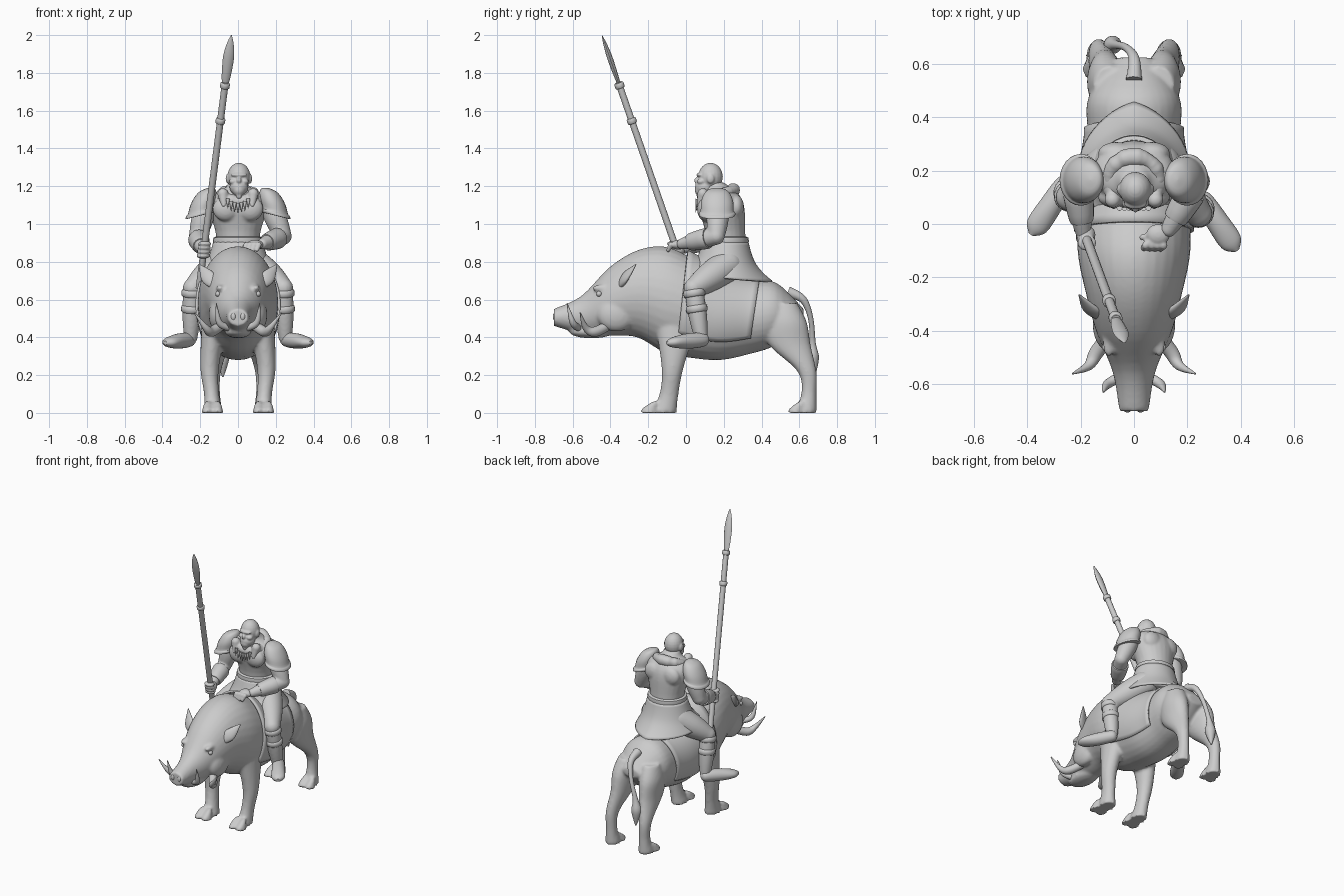
import bpy, bmesh, math, random
from mathutils import Vector, Matrix

random.seed(4)
if "Cube" in bpy.data.objects:
    bpy.data.objects.remove(bpy.data.objects["Cube"])

GREY = (.6, .6, .6, 1)
stone = bpy.data.materials.new("stone grey")
stone.use_nodes = True
stone.diffuse_color = GREY
stone.node_tree.nodes["Principled BSDF"].inputs["Base Color"].default_value = GREY


def at(x, y, z):
    return Vector((x, y, z))


def row(point, width, depth=None):
    """One elliptical section: a centre and two radii."""
    return Vector((*point, width, depth or width))


def smooth_rows(rows, steps=5):
    """Spline through a list of sections."""
    result = []
    padded = [rows[0], *rows, rows[-1]]
    for before, start, end, after in zip(padded, padded[1:], padded[2:], padded[3:]):
        into, out = (end - before) / 2, (after - start) / 2
        for step in range(steps):
            t = step / steps
            blend = t * t * (3 - 2 * t)
            result.append(start.lerp(end, blend) + into * t * (1 - t) ** 2 - out * t * t * (1 - t))
    return result + [rows[-1]]


def loft(bm, rows, across=(1, 0, 0), plane=None, sides=24, cap=True, steps=5):
    """Skin sections along a path; plane gives a fixed section normal."""
    rows = smooth_rows(rows, steps)
    centres = [Vector(section[:3]) for section in rows]
    rings = []
    for i, section in enumerate(rows):
        ahead, behind = centres[min(i + 1, len(rows) - 1)], centres[max(i - 1, 0)]
        tangent = Vector(plane) if plane else (ahead - behind).normalized()
        up = tangent.cross(Vector(across)).normalized()
        right = up.cross(tangent)
        ring = []
        for k in range(sides):
            angle = math.tau * k / sides
            ring.append(bm.verts.new(centres[i] + right * section[3] * math.cos(angle)
                                     + up * section[4] * math.sin(angle)))
        rings.append(ring)
    for lower, upper in zip(rings, rings[1:]):
        for k in range(sides):
            bm.faces.new((lower[k - 1], lower[k], upper[k], upper[k - 1]))
    if cap:
        bm.faces.new(rings[0])
        bm.faces.new(rings[-1])
    return rings


def ball(bm, centre, radii):
    matrix = Matrix.Translation(centre) @ Matrix.Diagonal((*radii, 1))
    bmesh.ops.create_uvsphere(bm, u_segments=20, v_segments=12, radius=1, matrix=matrix)


def limb(bm, start, end, thick, thin, bulge=0):
    """Rounded tapering limb with a muscle bulge in the middle."""
    rows = []
    for k in range(5):
        t = k / 4
        rows.append(row(start.lerp(end, t), thick + (thin - thick) * t + bulge * math.sin(math.pi * t)))
    loft(bm, rows, across=(end - start).orthogonal())
    ball(bm, start, [thick] * 3)
    ball(bm, end, [thin] * 3)


def mirror(bm):
    """Add the opposite half of everything built so far."""
    copy = bmesh.ops.duplicate(bm, geom=bm.verts[:] + bm.edges[:] + bm.faces[:])["geom"]
    verts = [item for item in copy if isinstance(item, bmesh.types.BMVert)]
    bmesh.ops.scale(bm, vec=(-1, 1, 1), verts=verts)


def finish(name, bm, voxel=0, thickness=0):
    """Turn the mesh into an object, optionally blended or given thickness."""
    bmesh.ops.recalc_face_normals(bm, faces=bm.faces)
    mesh = bpy.data.meshes.new(name)
    bm.to_mesh(mesh)
    bm.free()
    mesh.materials.append(stone)
    part = bpy.data.objects.new(name, mesh)
    bpy.context.collection.objects.link(part)
    if thickness:
        solidify = part.modifiers.new("thickness", "SOLIDIFY")
        solidify.thickness, solidify.offset = thickness, 1
    if voxel:
        remesh = part.modifiers.new("blend", "REMESH")
        remesh.mode, remesh.voxel_size, remesh.use_smooth_shade = "VOXEL", voxel, True
        soften = part.modifiers.new("soften", "SMOOTH")
        soften.factor, soften.iterations = .5, 4
    for other in bpy.context.selected_objects:
        other.select_set(False)
    part.select_set(True)
    bpy.context.view_layer.objects.active = part
    bpy.ops.object.shade_smooth_by_angle(angle=math.radians(45))


def tube(name, rows, paired=False, **options):
    bm = bmesh.new()
    loft(bm, rows, **options)
    if paired:
        mirror(bm)
    finish(name, bm)


def band(name, centre, direction, width, depth, height):
    """Chamfered ring around a limb, waist or shaft."""
    rise = direction.normalized() * height / 2
    shape = [(-1, .8), (-.7, 1), (.7, 1), (1, .8)]
    tube(name, [row(centre + rise * h, width * r, depth * r) for h, r in shape], steps=2)


# Boar body sections at even steps from snout to rump
TOP = [.55, .62, .77, .86, .88, .82, .74, .7, .69, .55]
BELLY = [.46, .42, .41, .4, .32, .29, .28, .31, .36, .49]
HALF_WIDTH = [.055, .08, .14, .18, .21, .21, .2, .175, .17, .06]
body_rows = []
for i, (top, belly, width) in enumerate(zip(TOP, BELLY, HALF_WIDTH)):
    body_rows.append(row(at(0, -.7 + .147 * i, (top + belly) / 2), width, (top - belly) / 2))

# Boar legs, cloven hooves, brows and cheeks, mirrored and blended with the body
bm = bmesh.new()
loft(bm, [row(at(.12, -.05, .5), .07, .12), row(at(.15, -.07, .25), .05, .06),
          row(at(.14, -.09, .1), .04, .05), row(at(.13, -.12, 0), .05, .07)], plane=(0, 0, 1))
loft(bm, [row(at(.09, .52, .58), .06, .07), row(at(.105, .53, .48), .07, .11), row(at(.11, .55, .36), .06, .11),
          row(at(.13, .64, .22), .04, .05), row(at(.13, .65, .1), .035, .04),
          row(at(.13, .63, 0), .05, .06)], plane=(0, 0, 1))
for heel, length in ((-.15, .09), (.62, .08)):
    for x in (.108, .162):
        tip = at(x, heel - length / 2, 0)
        loft(bm, [row(tip, .03, length / 2), row(tip + at(0, 0, .02), .027, length * .45),
                  row(tip + at(0, .03, .06), .015)], plane=(0, 0, 1))
ball(bm, at(.095, -.44, .66), at(.022, .06, .02))
ball(bm, at(.105, -.37, .52), at(.05, .1, .09))
mirror(bm)
loft(bm, body_rows, plane=(0, 1, 0), across=(1, 0, 0), sides=32)
ball(bm, at(0, -.5, .43), at(.07, .12, .035))
finish("boar_body", bm, voxel=.01)

# Ears, eyes, nostrils, tusks and tail
tube("ears", [row(at(.12, -.35, .67), .02, .015), row(at(.16, -.32, .72), .038, .017),
              row(at(.205, -.265, .785), .003)], paired=True, across=(1, 0, -1))
bm = bmesh.new()
ball(bm, at(.105, -.46, .63), [.015] * 3)
mirror(bm)
finish("eyes", bm)
bm = bmesh.new()
ball(bm, at(.025, -.695, .51), at(.014, .01, .02))
mirror(bm)
finish("nostrils", bm)
tube("large_tusks", [row(at(.08, -.4, .47), .025), row(at(.14, -.48, .43), .027),
                     row(at(.17, -.53, .45), .018), row(at(.23, -.56, .53), .003)], paired=True, across=(0, 0, 1))
tube("small_tusks", [row(at(.05, -.57, .45), .018), row(at(.1, -.6, .48), .017),
                     row(at(.115, -.63, .58), .002)], paired=True, across=(0, 1, 0))
tube("tail", [row(at(0, .54, .64), .03), row(at(0, .62, .6), .02), row(at(-.03, .66, .5), .014),
              row(at(-.07, .67, .37), .017), row(at(-.08, .67, .29), .034), row(at(-.08, .68, .19), .004)])

# Saddle blanket following the boar's back
bm = bmesh.new()
strips = []
for x, y, z, width, height in smooth_rows(body_rows):
    if -.03 < y < .37:
        angles = [math.radians(-34 + 248 * k / 40) for k in range(41)]
        strips.append([bm.verts.new(at(math.cos(a) * width, y + .03 * math.sin(a), z + math.sin(a) * height))
                       for a in angles])
for near, far in zip(strips, strips[1:]):
    for a, b, c, d in zip(near, near[1:], far[1:], far):
        bm.faces.new((a, b, c, d))
finish("saddle_blanket", bm, thickness=.013)

# Rider: torso with chest and shoulder blades
bm = bmesh.new()
for y, z in ((.1, 1.08), (.265, 1.09)):
    ball(bm, at(.065, y, z), at(.07, .042, .065))
mirror(bm)
loft(bm, [row(at(0, .21, .74), .13, .12), row(at(0, .21, .93), .115, .105), row(at(0, .19, 1.08), .155, .12),
          row(at(0, .185, 1.15), .14, .1), row(at(0, .17, 1.19), .07), row(at(0, .15, 1.22), .05)],
     plane=(0, 0, 1))
finish("rider_torso", bm, voxel=.008)

# Rider: bald head with ears, cheeks, brow, nose, jaw and beard
head = at(.005, .13, 1.25)
bm = bmesh.new()
ball(bm, at(.06, 0, -.01), at(.01, .02, .025))
ball(bm, at(.03, -.05, -.025), at(.022, .022, .016))
mirror(bm)
ball(bm, at(0, 0, 0), at(.061, .065, .074))
ball(bm, at(0, -.03, -.055), at(.05, .052, .045))
ball(bm, at(0, -.055, .01), at(.044, .02, .012))
ball(bm, at(0, -.068, -.02), at(.013, .02, .018))
ball(bm, at(0, -.06, -.05), at(.032, .022, .012))
limb(bm, at(0, -.05, -.07), at(0, -.06, -.105), .034, .014)
bmesh.ops.translate(bm, verts=bm.verts, vec=head)
finish("rider_head", bm, voxel=.005)

# Fur collar of overlapping tufts
bm = bmesh.new()
for k in range(26):
    angle = math.tau * k / 26
    tuft = at(.09 * math.cos(angle), .17 + .08 * math.sin(angle), 1.15 + .03 * math.sin(angle))
    ball(bm, tuft, [random.uniform(.028, .038)] * 3)
limb(bm, at(.08, .09, 1.16), at(.075, .07, 1.1), .03, .015)
limb(bm, at(-.08, .09, 1.16), at(-.075, .07, 1.1), .03, .015)
finish("fur_collar", bm, voxel=.007)

# Tooth necklace
bm = bmesh.new()
for k in range(-3, 4):
    root = at(.018 * k, .06, 1.11 + .0025 * k * k)
    loft(bm, [row(root, .011), row(root + at(0, -.01, -.05), .001)], sides=8)
finish("tooth_necklace", bm)

# Belt and flared skirt, pointed at the back
band("belt", at(0, .21, .91), at(0, 0, 1), .13, .12, .05)
bm = bmesh.new()
rings = loft(bm, [row(at(0, .21, .9), .12, .11), row(at(0, .205, .79), .155, .14), row(at(0, .2, .71), .2, .19)],
             plane=(0, 0, 1), sides=48, cap=False)
for i, ring in enumerate(rings):
    flare = i / (len(rings) - 1)
    for vert in ring:
        back = vert.co.y - .2
        if back > 0:
            vert.co.y += .06 * flare ** 2 * (1 - min(1, abs(vert.co.x) / .2))
        vert.co.z -= flare * back * (.1 if back > 0 else .3)
finish("skirt", bm, thickness=.012)

# Rider: pauldrons, leaning outward
shoulder = at(.2, .165, 1.045)
profile = [(0, .8), (0, 1), (.015, 1), (.025, .92), (.07, .9), (.11, .75), (.135, .5), (.145, .03)]
tube("pauldrons", [row(shoulder + at(-.25 * h, 0, h), .078 * r, .095 * r) for h, r in profile],
     paired=True, plane=(.25, 0, 1), steps=3)

# Rider: legs with banded boots, the right one set further back
for word, flip, shift in (("left", 1, 0), ("right", -1, .06)):
    hip = at(.09 * flip, .22, .78)
    knee = at(.24 * flip, .04 + shift, .66)
    ankle = at(.25 * flip, .08 + shift, .4)
    toe = ankle + at(.135 * flip, -.18, -.03)
    bm = bmesh.new()
    limb(bm, hip, knee, .085, .053, bulge=.01)
    limb(bm, knee, ankle, .048, .036, bulge=.008)
    finish(word + "_leg", bm, voxel=.008)
    for place, size in ((.1, .057), (.42, .056)):
        band(word + "_boot_band", knee.lerp(ankle, place), ankle - knee, size, size, .04)
    heel = ankle + at(-.01 * flip, .035, -.01)
    tube(word + "_boot", [row(heel, .01), row(heel.lerp(toe, .1), .036), row(heel.lerp(toe, .5), .043, .04),
                          row(heel.lerp(toe, .85), .042, .027), row(toe, .01)])

# Rider: arms with bracers
ARMS = (("left", at(.16, .175, 1.12), at(.24, .16, .935), at(.13, -.02, .895)),
        ("right", at(-.16, .175, 1.12), at(-.215, .16, .935), at(-.19, -.03, .87)))
for word, top, elbow, wrist in ARMS:
    bm = bmesh.new()
    limb(bm, top, elbow, .052, .045, bulge=.01)
    limb(bm, elbow, wrist, .045, .03, bulge=.008)
    finish(word + "_arm", bm, voxel=.007)
    cuff = [row(elbow.lerp(wrist, t), r) for t, r in ((.25, .045), (.28, .056), (.75, .046), (.78, .036))]
    tube(word + "_bracer", cuff, across=(0, 0, 1), steps=3)

# Left hand resting with curled fingers
bm = bmesh.new()
palm = at(.09, -.04, .89)
ball(bm, palm, at(.045, .04, .026))
for k in range(4):
    knuckle = palm + at(.02 - .022 * k, -.04, 0)
    limb(bm, palm, knuckle, .014, .015)
    limb(bm, knuckle, knuckle + at(-.01, -.015, -.03), .015, .01)
limb(bm, palm, palm + at(-.06, -.01, -.01), .016, .011)
finish("left_hand", bm, voxel=.005)

# Spear with rings and a leaf blade
grip = at(-.18, -.05, .865)
reach = at(.145, -.395, 1.135)
tube("spear_shaft", [row(grip + reach * t, .018) for t in (-.18, .3, .78)], sides=14)
for t in (.6, .765):
    band("spear_ring", grip + reach * t, reach, .025, .025, .03)
blade = [(.77, .017), (.82, .025), (.9, .029), (.96, .018), (1, .002)]
tube("spear_blade", [row(grip + reach * t, r, r * .5) for t, r in blade], sides=8)

# Right fist closed around the shaft
bm = bmesh.new()
ball(bm, grip + at(0, .01, 0), [.036] * 3)
for k in range(4):
    ball(bm, grip + reach * (.019 * k - .03) + at(0, -.01, 0), at(.036, .03, .014))
finish("right_hand", bm, voxel=.005)
